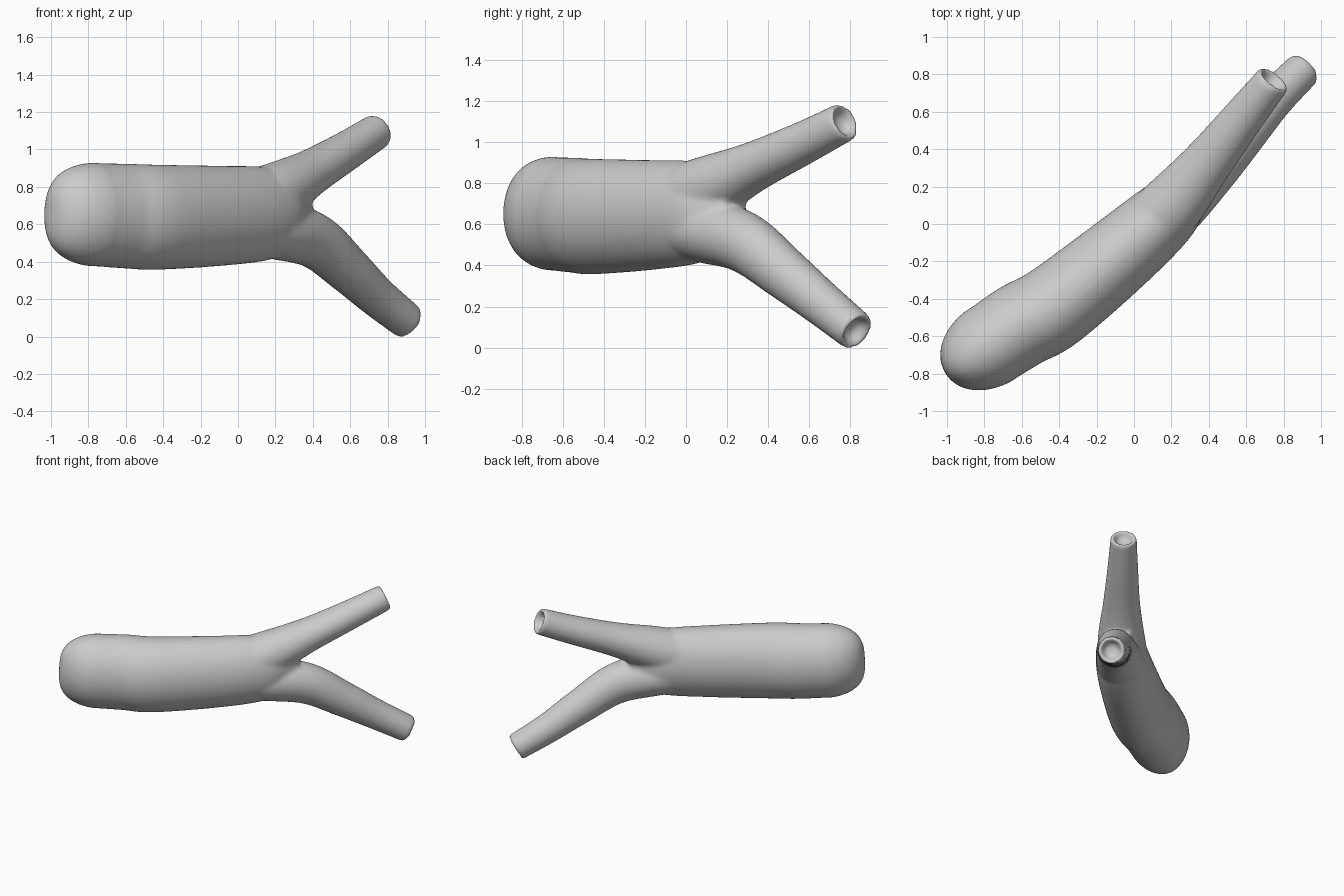
import bpy, bmesh, math
from mathutils import Vector

if "Cube" in bpy.data.objects:
    bpy.data.objects.remove(bpy.data.objects["Cube"])

SIDES = 48
UP = Vector((0, 0, 1))


def catmull(p0, p1, p2, p3, t):
    return [0.5 * (2 * b + (c - a) * t + (2 * a - 5 * b + 4 * c - d) * t * t
                   + (3 * b - a - 3 * c + d) * t ** 3)
            for a, b, c, d in zip(p0, p1, p2, p3)]


def smooth_path(keys, steps=8):
    """Keys are x, y, z, half width, half height."""
    first = [2 * a - b for a, b in zip(keys[0], keys[1])]
    last = [2 * a - b for a, b in zip(keys[-1], keys[-2])]
    k = [first] + list(keys) + [last]
    out = []
    for i in range(1, len(k) - 2):
        out += [catmull(k[i - 1], k[i], k[i + 1], k[i + 2], s / steps) for s in range(steps)]
    return out + [list(keys[-1])]


def loft(bm, keys, start_cap=(), end_cap=()):
    """Elliptical tube; caps are (offset, width scale, height scale)."""
    path = smooth_path(keys)
    centres = [Vector(p[:3]) for p in path]
    sections = []
    for i, p in enumerate(path):
        t = (centres[min(i + 1, len(path) - 1)] - centres[max(i - 1, 0)]).normalized()
        sections.append((centres[i], t, p[3], p[4]))
    c, t, a, b = sections[0]
    head = [(c - t * o, t, a * s, b * h) for o, s, h in reversed(start_cap)]
    c, t, a, b = sections[-1]
    tail = [(c + t * o, t, a * s, b * h) for o, s, h in end_cap]
    rings = []
    for c, t, a, b in head + sections + tail:
        side = t.cross(UP).normalized()
        up = side.cross(t)
        rings.append([bm.verts.new(c + side * a * math.cos(w) + up * b * math.sin(w))
                      for w in (2 * math.pi * j / SIDES for j in range(SIDES))])
    for r, q in zip(rings, rings[1:]):
        for j in range(SIDES):
            n = (j + 1) % SIDES
            bm.faces.new((r[j], r[n], q[n], q[j]))
    bm.faces.new(rings[0][::-1])
    bm.faces.new(rings[-1])


bm = bmesh.new()

# rounded main body
dome = []
for i in range(1, 15):
    w = i / 14 * math.pi / 2
    c = max(math.cos(w), 0.0)
    dome.append((0.305 * math.sin(w), c ** 0.95 + 0.01, c ** 0.62 + 0.01))
loft(bm, [(-0.75, -0.635, 0.665, 0.224, 0.276),
          (-0.60, -0.538, 0.658, 0.229, 0.28),
          (-0.43, -0.445, 0.652, 0.228, 0.281),
          (-0.08, -0.165, 0.660, 0.209, 0.267),
          (0.16, 0.045, 0.673, 0.185, 0.247),
          (0.26, 0.145, 0.685, 0.145, 0.19),
          (0.345, 0.24, 0.70, 0.08, 0.07)], start_cap=dome)

# open branch ends with a rolled lip and shallow hollow
lip = [(o, s, s) for o, s in ((0.012, 0.98), (0.022, 0.9), (0.02, 0.78), (0.0, 0.68),
                              (-0.02, 0.6), (-0.035, 0.45), (-0.04, 0.15))]
# upper branch
loft(bm, [(-0.04, -0.13, 0.70, 0.17, 0.15),
          (0.18, 0.075, 0.775, 0.172, 0.162),
          (0.39, 0.325, 0.893, 0.135, 0.122),
          (0.58, 0.565, 1.007, 0.112, 0.105),
          (0.738, 0.762, 1.108, 0.096, 0.096)], end_cap=lip)
# lower branch
loft(bm, [(-0.04, -0.13, 0.62, 0.17, 0.15),
          (0.20, 0.085, 0.585, 0.172, 0.158),
          (0.41, 0.285, 0.525, 0.141, 0.148),
          (0.585, 0.48, 0.375, 0.122, 0.128),
          (0.74, 0.66, 0.23, 0.108, 0.110),
          (0.90, 0.82, 0.10, 0.099, 0.099)], end_cap=lip)

mesh = bpy.data.meshes.new("forked_tube")
bm.to_mesh(mesh)
bm.free()
obj = bpy.data.objects.new("forked_tube", mesh)
bpy.context.collection.objects.link(obj)

# fuse the three tubes and soften the crotch
remesh = obj.modifiers.new("fuse", 'REMESH')
remesh.mode = 'VOXEL'
remesh.voxel_size = 0.012
soft = obj.modifiers.new("soften", 'SMOOTH')
soft.factor = 0.5
soft.iterations = 16
bpy.context.view_layer.update()
deps = bpy.context.evaluated_depsgraph_get()
fused = bpy.data.meshes.new_from_object(obj.evaluated_get(deps))
obj.modifiers.clear()
obj.data = fused

# rest on the ground
low = min(v.co.z for v in fused.vertices)
for v in fused.vertices:
    v.co.z -= low
for p in fused.polygons:
    p.use_smooth = True
fused.update()
for axis in range(3):
    print(axis, min(v.co[axis] for v in fused.vertices), max(v.co[axis] for v in fused.vertices))
